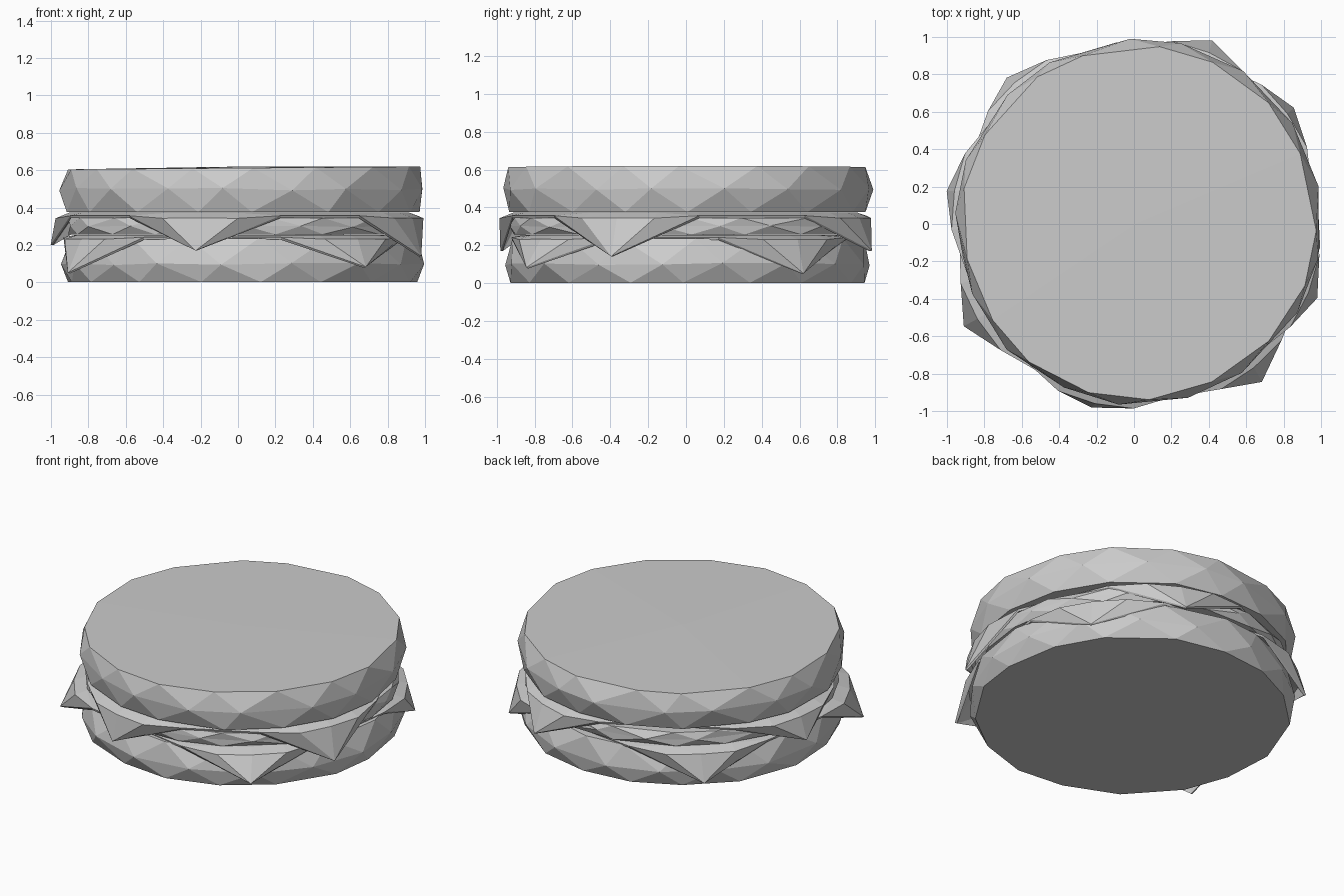
import bpy, bmesh, random
from math import sin, cos, radians, pi

if "Cube" in bpy.data.objects:
    bpy.data.objects.remove(bpy.data.objects["Cube"])

random.seed(4)


def finish(name, bm):
    bmesh.ops.recalc_face_normals(bm, faces=bm.faces[:])
    me = bpy.data.meshes.new(name)
    bm.to_mesh(me)
    bm.free()
    ob = bpy.data.objects.new(name, me)
    bpy.context.collection.objects.link(ob)
    return ob


def faceted_disc(name, rings, n, centre=(0.025, 0.01), jitter=0.008, tilt=0.0, dome=0.0):
    """Stacked rings, each turned half a step, joined by triangles."""
    bm = bmesh.new()
    loops = []
    last = len(rings) - 1
    for k, (r, z) in enumerate(rings):
        loop = []
        for i in range(n):
            a = 2 * pi * (i + 0.5 * (k % 2)) / n + random.uniform(-0.05, 0.05)
            rr = r + random.uniform(-jitter, jitter)
            dz = random.uniform(-jitter, jitter) if 0 < k < last else 0
            x, y = rr * cos(a), rr * sin(a)
            loop.append(bm.verts.new((centre[0] + x, centre[1] + y, z + dz + tilt * x * (k == last))))
        loops.append(loop)
    for k in range(last):
        lo, hi = loops[k], loops[k + 1]
        for i in range(n):
            j = (i + 1) % n
            if k % 2 == 0:
                bm.faces.new((lo[i], lo[j], hi[i]))
                bm.faces.new((lo[j], hi[j], hi[i]))
            else:
                bm.faces.new((lo[i], hi[j], hi[i]))
                bm.faces.new((lo[i], lo[j], hi[j]))
    bm.faces.new(loops[0][::-1])
    # Slightly domed top
    mid = bm.verts.new((centre[0], centre[1], rings[-1][1] + dome))
    for i in range(n):
        bm.faces.new((mid, loops[-1][i], loops[-1][(i + 1) % n]))
    return finish(name, bm)


def cheese_slice(name, z, fold_r, fold_drop, end_r, tips):
    """Square slice: flat middle, four corners folded down to a tip (angle, radius, z)."""
    bm = bmesh.new()
    top = []
    for ang, tr, tz in tips:
        a = radians(ang)
        tip = bm.verts.new((tr * cos(a), tr * sin(a), tz))
        fold = []
        for off in (-26, -12, 0, 12, 26):
            b = radians(ang + off)
            end = abs(off) == 26
            r = end_r if end else fold_r
            drop = fold_drop * (0.6 if end else 1)
            fold.append(bm.verts.new((0.015 + r * cos(b), 0.005 + r * sin(b), z - drop)))
        for p, q in zip(fold, fold[1:]):
            bm.faces.new((tip, q, p))
        top += fold
    # Flat middle with a gently sagging rim
    inner = [bm.verts.new((v.co.x * 0.93, v.co.y * 0.93, z)) for v in top]
    n = len(top)
    for i in range(n):
        j = (i + 1) % n
        bm.faces.new((inner[i], top[i], top[j], inner[j]))
    bm.faces.new(inner)
    bmesh.ops.triangulate(bm, faces=[f for f in bm.faces if len(f.verts) == 4])
    ob = finish(name, bm)
    solid = ob.modifiers.new("thickness", 'SOLIDIFY')
    solid.thickness = 0.014
    solid.offset = 0
    return ob


# Buns
faceted_disc("bottom_bun", [(0.94, 0.002), (0.975, 0.1), (0.935, 0.235)], 17)
faceted_disc("top_bun", [(0.95, 0.376), (0.975, 0.5), (0.945, 0.612)], 17, tilt=0.008, dome=0.008)

# Patty
faceted_disc("patty", [(0.93, 0.257), (0.94, 0.30), (0.93, 0.345)], 18, jitter=0.004)

# Cheese slices, one below and one above the patty
cheese_slice("lower_cheese", 0.247, 0.99, 0.02, 0.95,
             [(-149, 1.055, 0.05), (-51, 1.08, 0.08), (36, 1.05, 0.05), (131, 1.03, 0.06)])
cheese_slice("upper_cheese", 0.366, 0.985, 0.026, 0.945,
             [(-103, 1.0, 0.17), (-22, 1.05, 0.14), (67, 1.06, 0.17), (170, 1.01, 0.2)])
